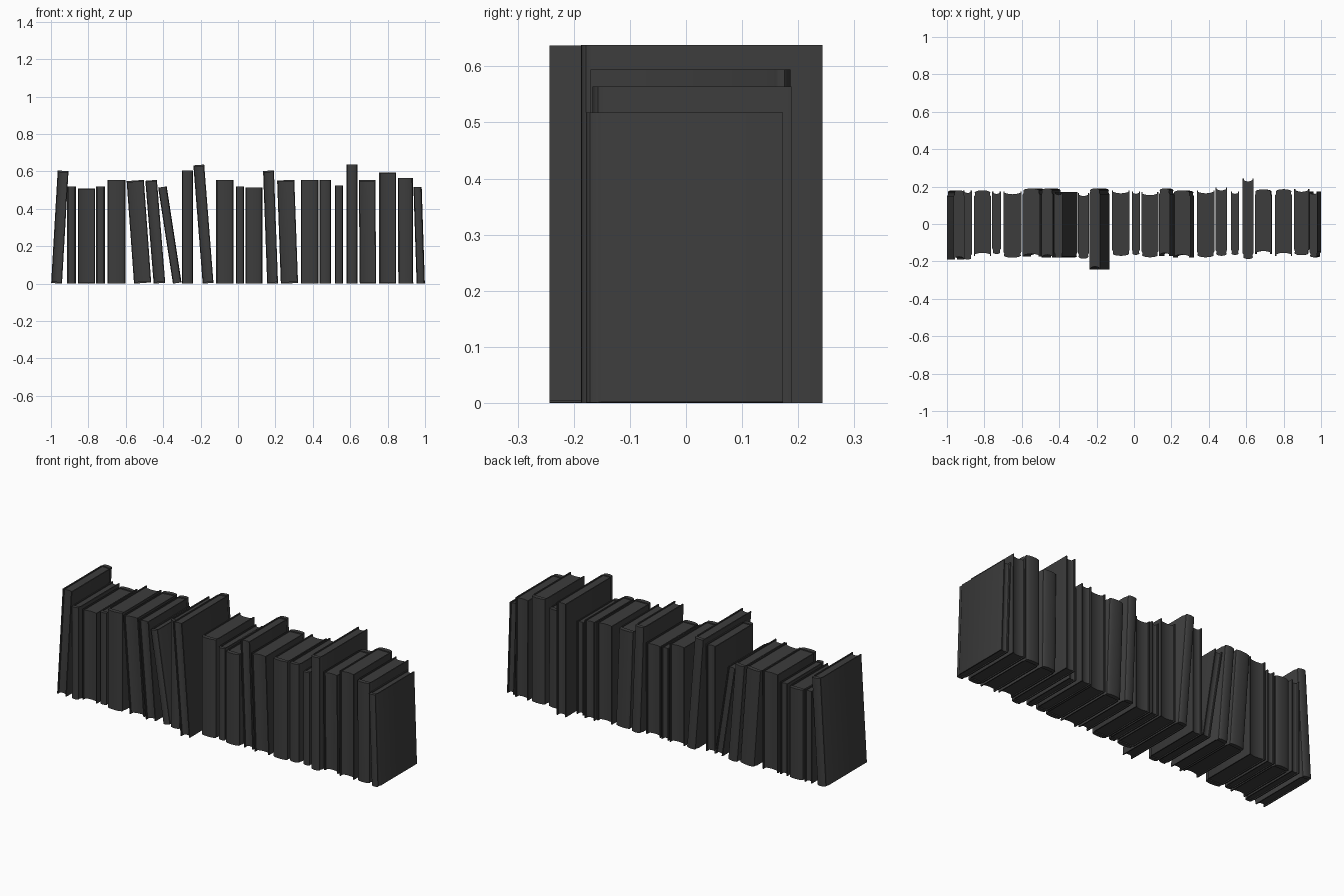
import bpy, bmesh, math
from mathutils import Matrix, Vector

cube = bpy.data.objects.get("Cube")
if cube:
    bpy.data.objects.remove(cube, do_unlink=True)

mat = bpy.data.materials.new("charcoal")
mat.use_nodes = True
GREY = (0.046, 0.046, 0.046, 1)
mat.diffuse_color = GREY
mat.node_tree.nodes["Principled BSDF"].inputs["Base Color"].default_value = GREY

BOARD = 0.006   # cover thickness
LIP = 0.006     # how far the covers overhang the pages


def extrude_profile(name, points, z0, z1, transform):
    """Closed plan outline raised from z0 to z1, then moved into place."""
    bm = bmesh.new()
    face = bm.faces.new([bm.verts.new((x, y, z0)) for x, y in points])
    top = bmesh.ops.extrude_face_region(bm, geom=[face])["geom"]
    verts = [g for g in top if isinstance(g, bmesh.types.BMVert)]
    bmesh.ops.translate(bm, verts=verts, vec=(0, 0, z1 - z0))
    bmesh.ops.transform(bm, matrix=transform, verts=bm.verts)
    bmesh.ops.recalc_face_normals(bm, faces=bm.faces)
    mesh = bpy.data.meshes.new(name)
    bm.to_mesh(mesh)
    bm.free()
    mesh.materials.append(mat)
    obj = bpy.data.objects.new(name, mesh)
    bpy.context.collection.objects.link(obj)
    bpy.ops.object.select_all(action="DESELECT")
    obj.select_set(True)
    bpy.context.view_layer.objects.active = obj
    bpy.ops.object.shade_smooth_by_angle(angle=math.radians(35))


def mirrored(half):
    """Mirror a half outline across x = 0."""
    return half + [(-x, y) for x, y in reversed(half)]


def book(index, foot, head, width, height, front, back, spine_at_back):
    w, depth = width / 2, back - front
    bulge = min(0.012, w * 0.35)
    joint = bulge + 0.012

    # rounded spine, joint groove and board, traced from the spine outwards
    half = []
    for i in range(5):
        a = math.radians(9 + 18 * i)
        half.append(((w - 0.003) * math.sin(a), bulge * (1 - math.cos(a))))
    half += [(w - 0.005, joint - 0.004), (w - 0.004, joint + 0.002),
             (w, joint + 0.008), (w, depth), (w - BOARD, depth),
             (w - BOARD, joint)]
    cover = mirrored(half)

    # page block with a hollow fore-edge
    inner, edge = w - BOARD + 0.001, depth - 0.008
    hollow = min(0.008, w * 0.25)
    pages = [(-inner, joint - 0.004), (inner, joint - 0.004)]
    for i in range(7):
        u = 1 - i / 3
        pages.append((inner * u, edge - hollow * (1 - u * u)))

    # lean sideways, keeping the lower corner on the ground
    lean = math.atan2(head - foot, height)
    length = (height - width * abs(math.sin(lean))) / math.cos(lean)
    place = Matrix.Translation(Vector((foot, 0, w * abs(math.sin(lean)))))
    place = place @ Matrix.Rotation(lean, 4, "Y")
    if spine_at_back:
        place = place @ Matrix.Translation((0, back, 0)) @ Matrix.Rotation(math.pi, 4, "Z")
    else:
        place = place @ Matrix.Translation((0, front, 0))
    extrude_profile(f"book_{index}_cover", cover, 0, length, place)
    extrude_profile(f"book_{index}_pages", pages, LIP, length - LIP, place)


# foot x, head x, width, height, front y, back y, spine at the back
BOOKS = [
    (-.97, -.935, .058, .605, -.19, .18, True),
    (-.89, -.89, .046, .52, -.19, .18, False),
    (-.81, -.81, .09, .51, -.17, .18, True),
    (-.735, -.735, .046, .52, -.16, .175, False),
    (-.65, -.65, .097, .555, -.18, .175, False),
    (-.51, -.55, .092, .555, -.175, .19, True),
    (-.42, -.465, .062, .555, -.18, .19, True),
    (-.325, -.405, .046, .52, -.18, .17, False),
    (-.27, -.27, .06, .605, -.185, .165, False),
    (-.16, -.21, .058, .637, -.243, .19, True),
    (-.07, -.07, .094, .555, -.17, .18, False),
    (.01, .01, .044, .52, -.165, .175, False),
    (.085, .085, .09, .515, -.178, .17, False),
    (.185, .163, .058, .605, -.17, .19, True),
    (.275, .255, .092, .555, -.18, .18, True),
    (.383, .383, .094, .555, -.178, .18, False),
    (.467, .467, .062, .555, -.17, .195, False),
    (.54, .54, .044, .525, -.165, .175, False),
    (.61, .61, .058, .638, -.187, .243, False),
    (.695, .69, .088, .555, -.16, .185, True),
    (.8, .8, .09, .594, -.17, .186, True),
    (.897, .895, .08, .564, -.167, .188, False),
    (.977, .96, .044, .518, -.178, .173, False),
]
for number, spec in enumerate(BOOKS, 1):
    book(number, *spec)
